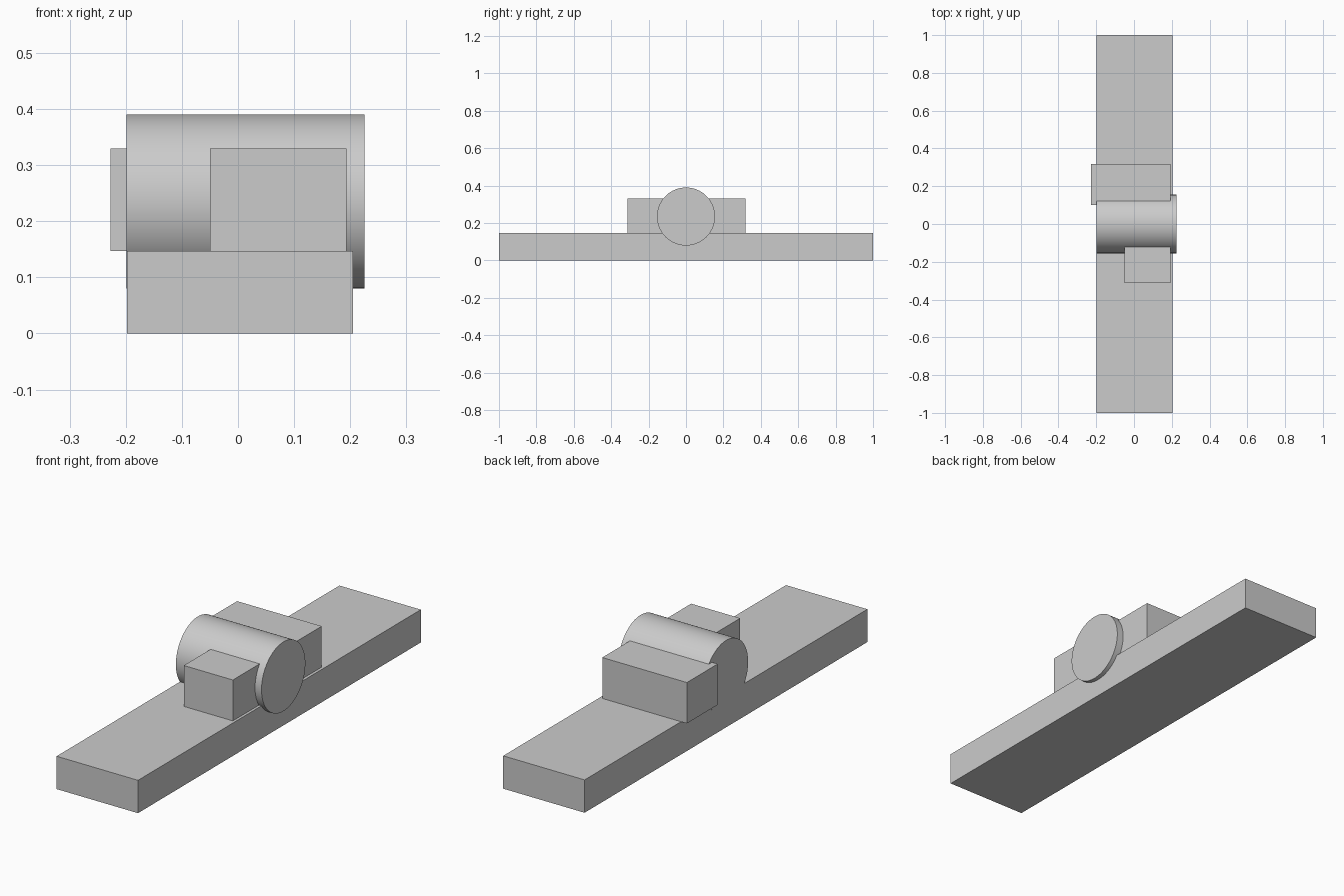
import bpy
import math

default = bpy.data.objects.get("Cube")
if default:
    bpy.data.objects.remove(default, do_unlink=True)

grey = bpy.data.materials.new("plain grey")
grey.use_nodes = True
grey.diffuse_color = (0.6, 0.6, 0.6, 1)
grey.node_tree.nodes["Principled BSDF"].inputs["Base Color"].default_value = (0.6, 0.6, 0.6, 1)


def box(name, low, high):
    """Axis-aligned box between two corners."""
    centre = [(a + b) / 2 for a, b in zip(low, high)]
    bpy.ops.mesh.primitive_cube_add(size=1, location=centre)
    ob = bpy.context.object
    ob.name = name
    ob.scale = [b - a for a, b in zip(low, high)]
    bpy.ops.object.transform_apply(location=False, rotation=False, scale=True)
    ob.data.materials.append(grey)
    return ob


base_top = 0.147
block_top = 0.33

# Long flat base
box("base_plank", (-0.198, -1, 0), (0.205, 1, base_top))

# Blocks holding the roller on both sides
box("front_block", (-0.05, -0.312, base_top), (0.193, -0.1, block_top))
box("back_block", (-0.227, 0.1, base_top), (0.192, 0.318, block_top))

# Roller lying across the base, standing out past its left side
left_end, right_end = 0.225, -0.199
bpy.ops.mesh.primitive_cylinder_add(
    vertices=96, radius=0.155, depth=left_end - right_end,
    location=((left_end + right_end) / 2, 0, 0.235),
    rotation=(0, math.pi / 2, 0))
roller = bpy.context.object
roller.name = "roller"
roller.data.materials.append(grey)
bpy.ops.object.shade_smooth_by_angle(angle=math.radians(30))
